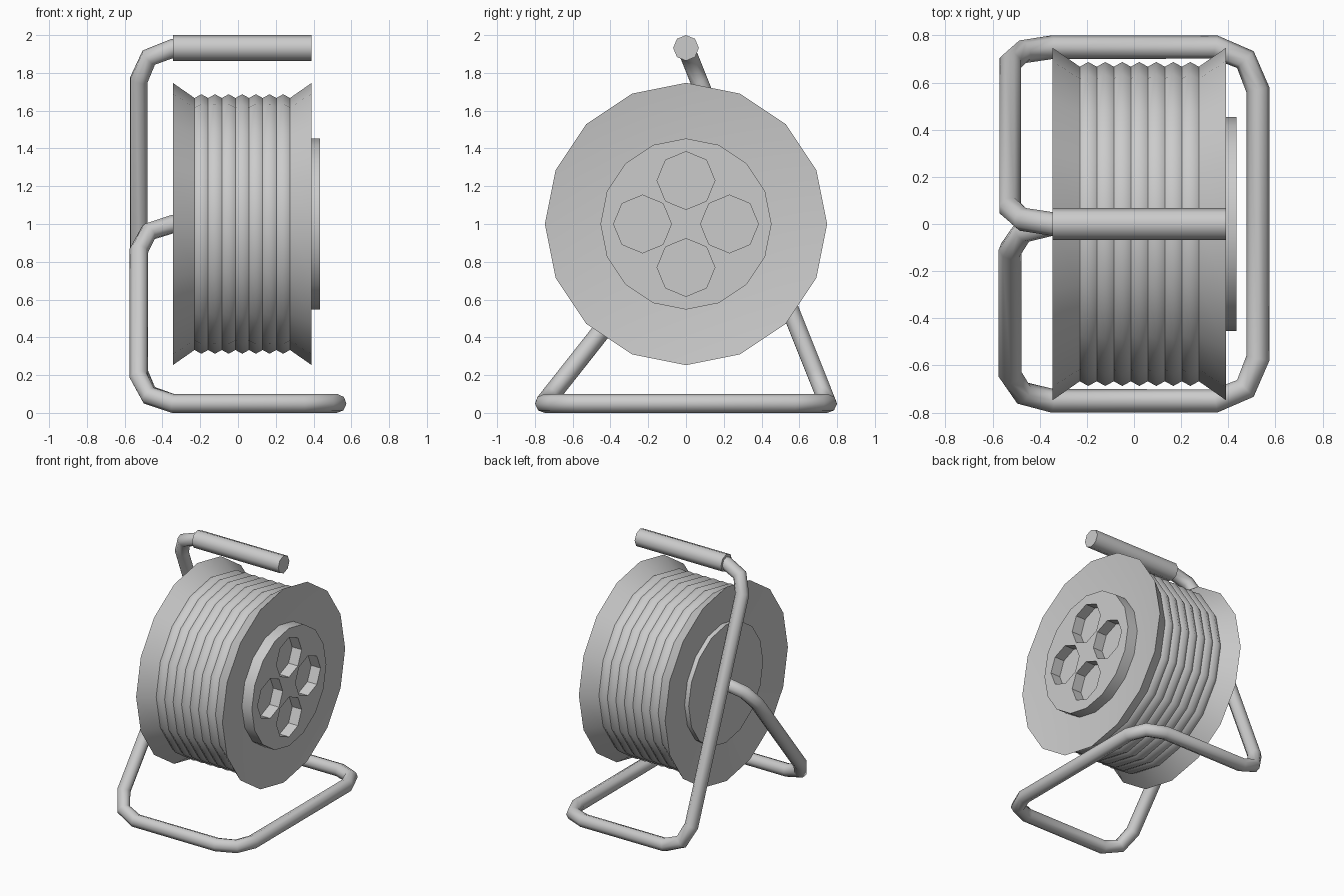
import bpy, bmesh
from math import sin, cos, pi, radians
from mathutils import Vector

cube = bpy.data.objects.get("Cube")
if cube:
    bpy.data.objects.remove(cube, do_unlink=True)

grey = bpy.data.materials.new("plain_grey")
grey.use_nodes = True
grey.diffuse_color = (0.6, 0.6, 0.6, 1)
grey.node_tree.nodes["Principled BSDF"].inputs["Base Color"].default_value = (0.6, 0.6, 0.6, 1)


def select(obj):
    bpy.ops.object.select_all(action="DESELECT")
    obj.select_set(True)
    bpy.context.view_layer.objects.active = obj


def smooth(obj, angle):
    select(obj)
    bpy.ops.object.shade_smooth_by_angle(angle=radians(angle))


def lathe(name, profiles, sides, center=(0, 0, 1), capped=True):
    """Turn (x, radius) profiles around an axis parallel to x."""
    bm = bmesh.new()
    for profile in profiles:
        rings = []
        for x, r in profile:
            ring = []
            for i in range(sides):
                a = 2 * pi * i / sides
                ring.append(bm.verts.new(Vector(center) + Vector((x, r * cos(a), r * sin(a)))))
            rings.append(ring)
        for a, b in zip(rings, rings[1:]):
            for i in range(sides):
                j = (i + 1) % sides
                bm.faces.new((a[i], a[j], b[j], b[i]))
        if capped:
            bm.faces.new(rings[0][::-1])
            bm.faces.new(rings[-1])
    mesh = bpy.data.meshes.new(name)
    bm.to_mesh(mesh)
    bm.free()
    mesh.materials.append(grey)
    obj = bpy.data.objects.new(name, mesh)
    bpy.context.collection.objects.link(obj)
    return obj


# Drum with dished flanges, a flush hub on the right and a narrower core
RIM, CORE, HUB = 0.747, 0.667, 0.453
drum = lathe("drum", [[(-0.34, HUB), (-0.305, HUB), (-0.345, RIM), (-0.23, CORE), (-0.23, 0.6),
                       (0.275, 0.6), (0.275, CORE), (0.39, RIM), (0.35, HUB)]], 16)
smooth(drum, 30)

# Wound cable: seven ridged loops
LOOPS = 7
step = (0.275 + 0.23) / LOOPS
loops = []
for k in range(LOOPS):
    x = -0.23 + k * step
    loops.append([(x, CORE), (x + step / 2, 0.687), (x + step, CORE)])
smooth(lathe("cable_winding", loops, 16, capped=False), 60)

# Socket plate with four octagonal recesses
plate = lathe("socket_plate", [[(0.33, HUB), (0.435, HUB)]], 16)
for k in range(4):
    a = k * pi / 2
    cutter = lathe("socket_cutter", [[(0.355, 0.153), (0.5, 0.153)]], 8,
                   (0, 0.23 * cos(a), 1 + 0.23 * sin(a)))
    cutter.hide_render = True
    mod = plate.modifiers.new("socket", "BOOLEAN")
    mod.operation = "DIFFERENCE"
    mod.solver = "EXACT"
    mod.object = cutter
    select(plate)
    bpy.ops.object.modifier_apply(modifier=mod.name)
    bpy.data.objects.remove(cutter, do_unlink=True)
smooth(plate, 30)

# Handle grip
smooth(lathe("handle_grip", [[(-0.345, 0.068), (0.39, 0.068)]], 8, (0, 0, 1.932)), 60)

# Bent tube frame: grip, rear strut, floor loop, front strut, axle
SIDE, FOOT, FLOOR, BEND = 0.525, 0.75, 0.05, 0.18
corners = [Vector(c) for c in (
    (-0.2, 0, 1.93), (-SIDE, 0, 1.93), (-SIDE, FOOT, FLOOR), (SIDE, FOOT, FLOOR),
    (SIDE, -FOOT, FLOOR), (-SIDE, -FOOT, FLOOR), (-SIDE, 0, 1), (-0.29, 0, 1))]
path = [corners[0]]
for before, corner, after in zip(corners, corners[1:], corners[2:]):
    u = (before - corner).normalized() * BEND
    v = (after - corner).normalized() * BEND
    path += [corner + u, corner + (u + v) * (1 - 0.5 ** 0.5), corner + v]
path.append(corners[-1])

curve = bpy.data.curves.new("tube_frame", "CURVE")
curve.dimensions = "3D"
curve.bevel_depth = 0.05
curve.bevel_resolution = 2
curve.use_fill_caps = True
spline = curve.splines.new("POLY")
spline.points.add(len(path) - 1)
for point, co in zip(spline.points, path):
    point.co = (*co, 1)
curve.materials.append(grey)
frame = bpy.data.objects.new("tube_frame", curve)
bpy.context.collection.objects.link(frame)
select(frame)
bpy.ops.object.convert(target="MESH")
smooth(bpy.context.view_layer.objects.active, 60)
